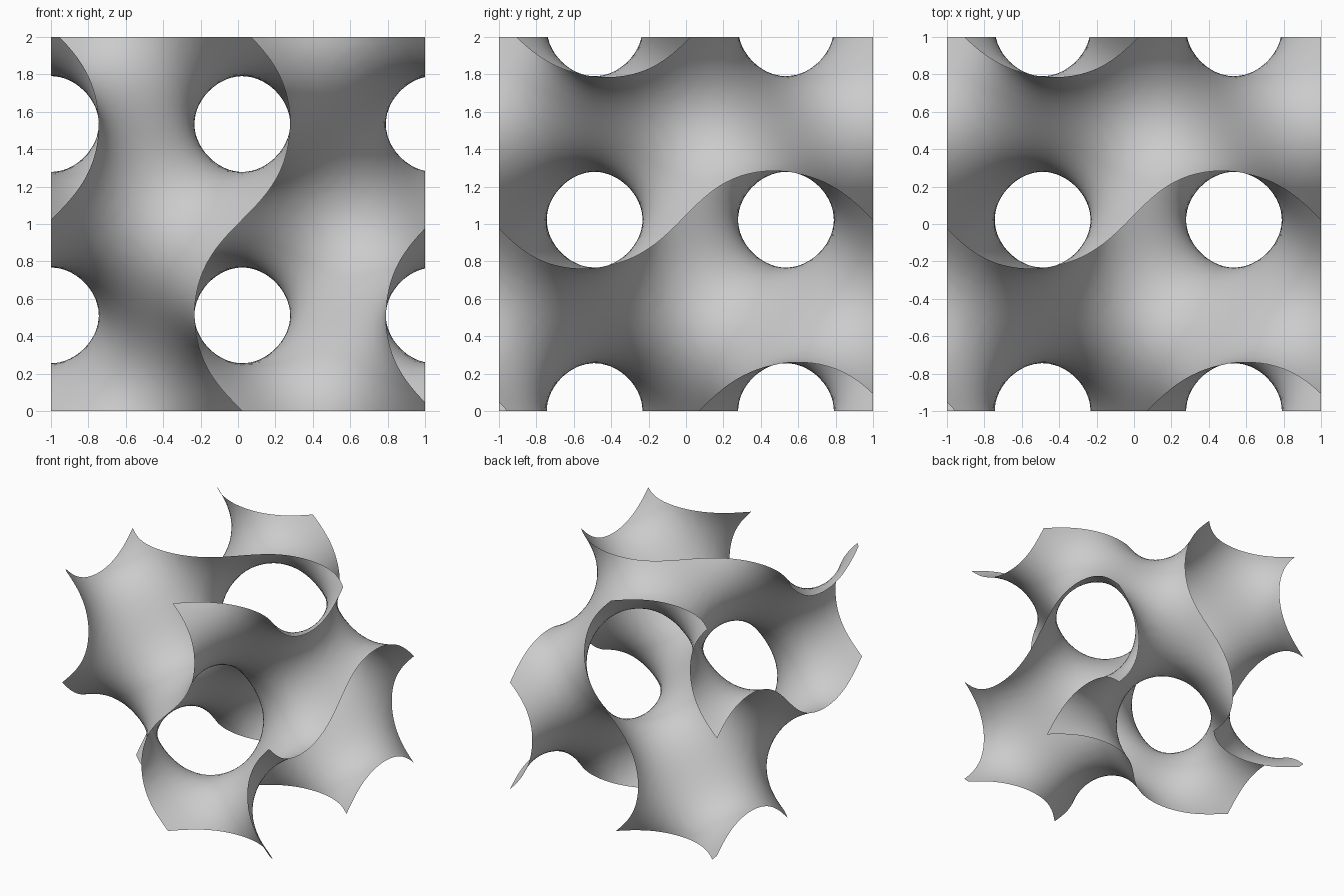
import bpy, bmesh, math
from itertools import product
from mathutils import Vector

cube = bpy.data.objects.get("Cube")
if cube:
    bpy.data.objects.remove(cube, do_unlink=True)

PERIOD = 2.046            # a little more than the box, so the far sides are trimmed
K = 2 * math.pi / PERIOD
CORNER = Vector((-1, -1, 0))
CELLS = 48
STEP = 2 / CELLS
START = CORNER - Vector((1, 1, 1)) * STEP * 2.37
COUNT = CELLS + 6


def field(p):
    """Gyroid value and gradient at a point."""
    x, y, z = (p - CORNER) * K
    sx, sy, sz = math.sin(x), math.sin(y), math.sin(z)
    cx, cy, cz = math.cos(x), math.cos(y), math.cos(z)
    value = sx * cy + sy * cz + sz * cx
    slope = Vector((cx * cy - sz * sx, cy * cz - sx * sy, cz * cx - sy * sz)) * K
    return value, slope


def grid_point(i):
    return START + Vector(i) * STEP


def shifted(i, axis, amount):
    j = list(i)
    j[axis] += amount
    return tuple(j)


# Sample the field, then find every grid edge the surface crosses
values = {i: field(grid_point(i))[0] for i in product(range(COUNT), repeat=3)}
crossings, quads = {}, []
for i, a in values.items():
    for axis in range(3):
        j = shifted(i, axis, 1)
        b = values.get(j)
        if b is None or (a > 0) == (b > 0):
            continue
        point = grid_point(i).lerp(grid_point(j), a / (a - b))
        u, v = (axis + 1) % 3, (axis + 2) % 3
        ring = [i, shifted(i, u, -1), shifted(shifted(i, u, -1), v, -1), shifted(i, v, -1)]
        for cell in ring:
            crossings.setdefault(cell, []).append(point)
        quads.append(ring if b > a else ring[::-1])

# One vertex per crossed cell, pulled exactly onto the surface
bm = bmesh.new()
verts = {}
for cell, points in crossings.items():
    p = sum(points, Vector()) / len(points)
    for _ in range(3):
        value, slope = field(p)
        p -= slope * (value / max(slope.length_squared, 0.1))
    verts[cell] = bm.verts.new(p)
for ring in quads:
    bm.faces.new([verts[c] for c in ring])

# Trim to the box
centre = Vector((0, 0, 1))
for axis, side in product(range(3), (-1, 1)):
    normal = Vector()
    normal[axis] = side
    bmesh.ops.bisect_plane(bm, geom=bm.verts[:] + bm.edges[:] + bm.faces[:],
                           plane_co=centre + normal, plane_no=normal,
                           dist=0.0001, clear_outer=True)
for face in bm.faces:
    face.smooth = True

mesh = bpy.data.meshes.new("gyroid_surface")
bm.to_mesh(mesh)
bm.free()
surface = bpy.data.objects.new("gyroid_surface", mesh)
bpy.context.collection.objects.link(surface)

# Plain grey
grey = bpy.data.materials.new("light_grey")
grey.use_nodes = True
colour = (0.6, 0.6, 0.6, 1)
grey.diffuse_color = colour
grey.node_tree.nodes["Principled BSDF"].inputs["Base Color"].default_value = colour
mesh.materials.append(grey)
